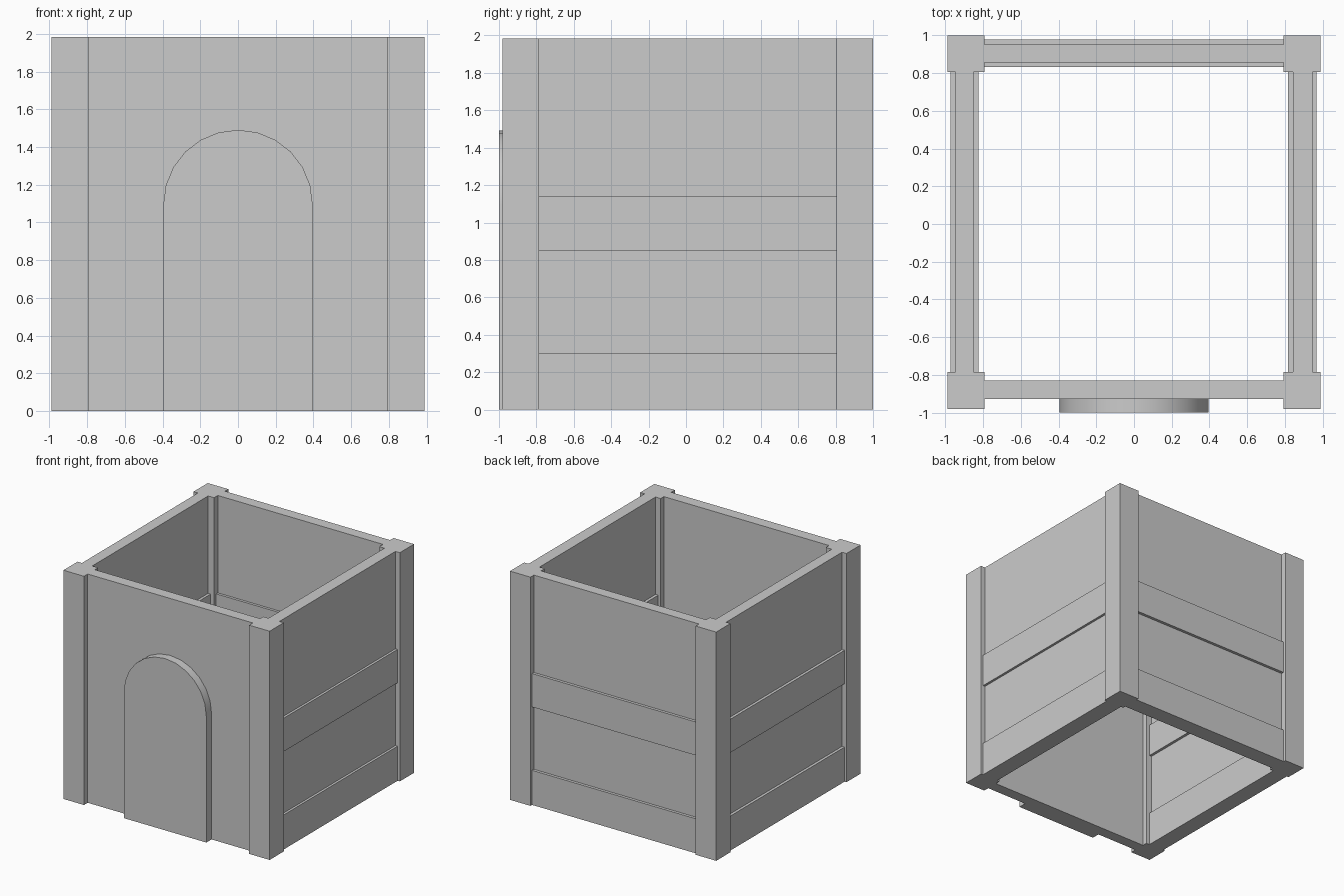
import bpy, bmesh, math

if "Cube" in bpy.data.objects:
    bpy.data.objects.remove(bpy.data.objects["Cube"])

H = 1.985


def box(name, x0, x1, y0, y1, z0=0.0, z1=H):
    bm = bmesh.new()
    bmesh.ops.create_cube(bm, size=1)
    for v in bm.verts:
        v.co = ((x0 + x1) / 2 + v.co.x * (x1 - x0),
                (y0 + y1) / 2 + v.co.y * (y1 - y0),
                (z0 + z1) / 2 + v.co.z * (z1 - z0))
    return finish(name, bm)


def finish(name, bm):
    mesh = bpy.data.meshes.new(name)
    bmesh.ops.recalc_face_normals(bm, faces=bm.faces)
    bm.to_mesh(mesh)
    bm.free()
    ob = bpy.data.objects.new(name, mesh)
    bpy.context.collection.objects.link(ob)
    return ob


# Corner posts
for side, x0, x1 in (("left", -0.99, -0.793), ("right", 0.793, 0.99)):
    box(f"front_{side}_post", x0, x1, -0.98, -0.786)
    box(f"back_{side}_post", x0, x1, 0.805, 1.0)

# Wall panels between the posts
box("front_wall", -0.793, 0.793, -0.929, -0.83)
box("back_wall", -0.793, 0.793, 0.856, 0.953)
box("left_wall", -0.948, -0.85, -0.786, 0.805)
box("right_wall", 0.843, 0.948, -0.786, 0.805)

# Horizontal beams, thicker than the walls, on the sides and back
for level, z0, z1 in (("lower", 0.0, 0.3), ("middle", 0.85, 1.14)):
    box(f"back_{level}_beam", -0.793, 0.793, 0.833, 0.978, z0, z1)
    box(f"left_{level}_beam", -0.972, -0.826, -0.786, 0.805, z0, z1)
    box(f"right_{level}_beam", 0.817, 0.969, -0.786, 0.805, z0, z1)

# Arched door slab
R, SPRING, SEGMENTS = 0.396, 1.095, 12
arch = [(R * math.cos(math.pi * i / SEGMENTS), SPRING + R * math.sin(math.pi * i / SEGMENTS))
        for i in range(SEGMENTS + 1)]
outline = [(-R, 0.0), (R, 0.0)] + arch
bm = bmesh.new()
face = bm.faces.new([bm.verts.new((x, -1.0, z)) for x, z in outline])
extruded = bmesh.ops.extrude_face_region(bm, geom=[face], use_keep_orig=True)
bmesh.ops.translate(bm, vec=(0, 0.075, 0),
                    verts=[g for g in extruded["geom"] if isinstance(g, bmesh.types.BMVert)])
door = finish("door", bm)
bpy.context.view_layer.objects.active = door
door.select_set(True)
bpy.ops.object.shade_smooth_by_angle(angle=math.radians(30))
